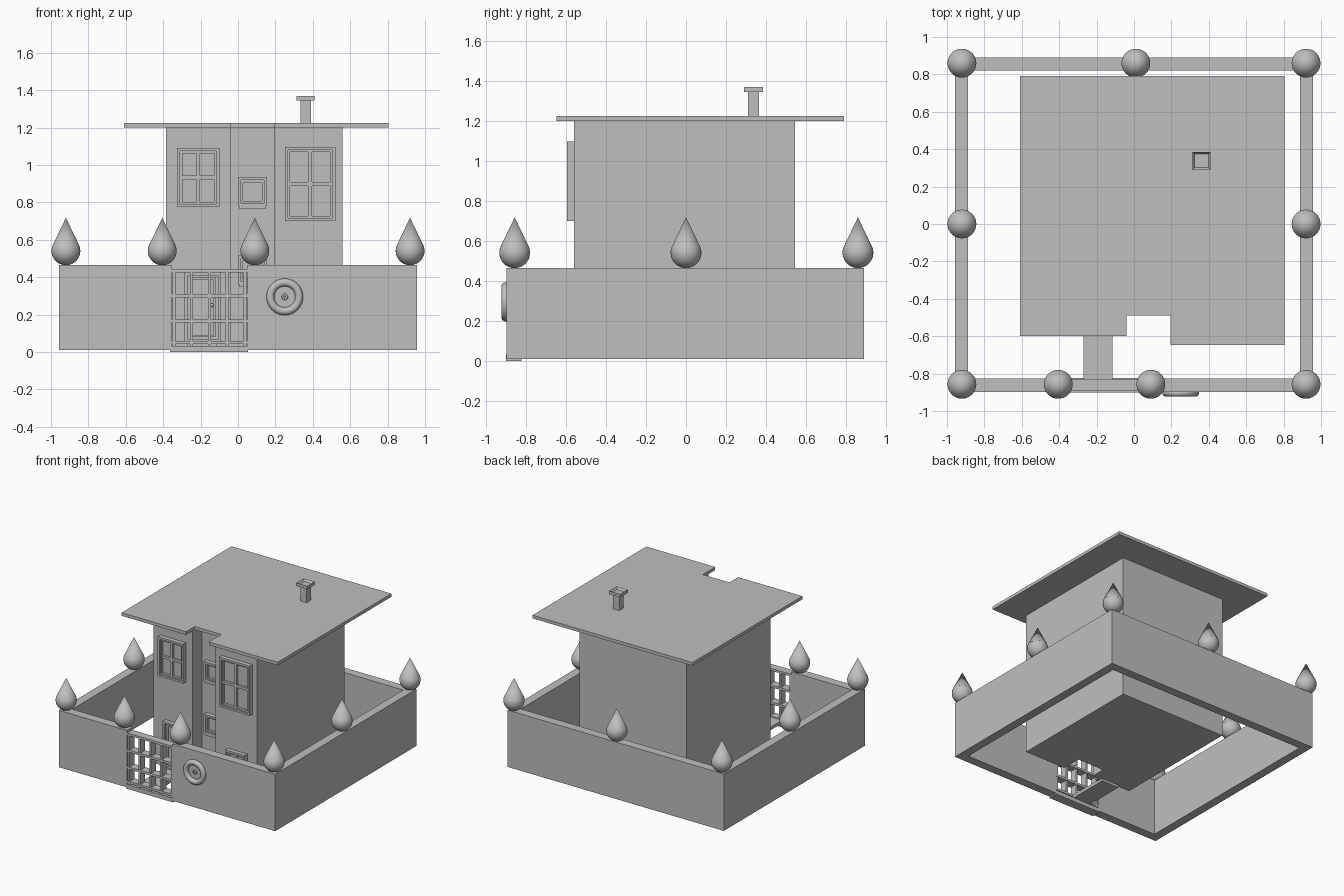
import bpy, bmesh, math
from mathutils import Matrix, Vector

cube = bpy.data.objects.get("Cube")
if cube:
    bpy.data.objects.remove(cube, do_unlink=True)

GREY = (0.52, 0.52, 0.52, 1)
mat = bpy.data.materials.new("plain_grey")
mat.use_nodes = True
mat.diffuse_color = GREY
mat.node_tree.nodes["Principled BSDF"].inputs["Base Color"].default_value = GREY


def finish(name, bm, smooth=False):
    bmesh.ops.recalc_face_normals(bm, faces=bm.faces)
    mesh = bpy.data.meshes.new(name)
    bm.to_mesh(mesh)
    bm.free()
    mesh.materials.append(mat)
    obj = bpy.data.objects.new(name, mesh)
    bpy.context.collection.objects.link(obj)
    if smooth:
        bpy.ops.object.select_all(action='DESELECT')
        obj.select_set(True)
        bpy.context.view_layer.objects.active = obj
        bpy.ops.object.shade_smooth_by_angle(angle=math.radians(40))
    return obj


def add_box(bm, x0, x1, y0, y1, z0, z1):
    size = Vector((x1 - x0, y1 - y0, z1 - z0))
    mid = Vector((x0 + x1, y0 + y1, z0 + z1)) / 2
    bmesh.ops.create_cube(bm, size=1, matrix=Matrix.Translation(mid) @ Matrix.Diagonal(size).to_4x4())


def box(name, *bounds):
    bm = bmesh.new()
    add_box(bm, *bounds)
    return finish(name, bm)


def prism(name, outline, z0, z1):
    bm = bmesh.new()
    face = bm.faces.new([bm.verts.new((x, y, z0)) for x, y in outline])
    top = bmesh.ops.extrude_face_region(bm, geom=[face])["geom"]
    bmesh.ops.translate(bm, vec=(0, 0, z1 - z0), verts=[v for v in top if isinstance(v, bmesh.types.BMVert)])
    return finish(name, bm)


def stepped(left, right, back, y_left, y_recess, y_right):
    # footprint with a recess between the two front blocks
    a, b = -0.04, 0.195
    return [(left, y_left), (a, y_left), (a, y_recess), (b, y_recess),
            (b, y_right), (right, y_right), (right, back), (left, back)]


def add_rim(bm, x0, x1, z0, z1, w, front, back):
    add_box(bm, x0, x0 + w, front, back, z0, z1)
    add_box(bm, x1 - w, x1, front, back, z0, z1)
    add_box(bm, x0 + w, x1 - w, front, back, z0, z0 + w)
    add_box(bm, x0 + w, x1 - w, front, back, z1 - w, z1)


def window(name, x0, x1, z0, z1, wall, cross=True):
    # outer rim, stepped inner rim, sunken pane and glazing bars
    bm = bmesh.new()
    add_rim(bm, x0, x1, z0, z1, 0.016, wall - 0.035, wall + 0.005)
    add_rim(bm, x0 + 0.016, x1 - 0.016, z0 + 0.016, z1 - 0.016, 0.012, wall - 0.025, wall + 0.005)
    add_box(bm, x0 + 0.02, x1 - 0.02, wall - 0.006, wall + 0.005, z0 + 0.02, z1 - 0.02)
    if cross:
        xm, zm = (x0 + x1) / 2, (z0 + z1) / 2
        add_box(bm, xm - 0.01, xm + 0.01, wall - 0.025, wall, z0 + 0.02, z1 - 0.02)
        add_box(bm, x0 + 0.02, x1 - 0.02, wall - 0.024, wall, zm - 0.01, zm + 0.01)
    return finish(name, bm)


# House body and flat roof
LEFT, RECESS, RIGHT = -0.515, -0.40, -0.56
prism("house_body", stepped(-0.385, 0.56, 0.545, LEFT, RECESS, RIGHT), 0.05, 1.21)
prism("roof", stepped(-0.61, 0.805, 0.79, -0.6, -0.49, -0.648), 1.2, 1.225)

# Windows
window("upper_left_window", -0.325, -0.10, 0.775, 1.09, LEFT)
window("upper_right_window", 0.25, 0.52, 0.70, 1.097, RIGHT)
window("lower_right_window", 0.30, 0.475, 0.12, 0.37, RIGHT)
for label, z in (("upper", 0.78), ("lower", 0.36)):
    window(label + "_recess_window", 0.0, 0.155, z, z + 0.155, RECESS, cross=False)
    box(label + "_recess_sill", 0.005, 0.15, RECESS - 0.035, RECESS, z - 0.012, z)

# Front door and knob
bm = bmesh.new()
add_rim(bm, -0.285, -0.09, 0.05, 0.425, 0.016, LEFT - 0.035, LEFT)
add_box(bm, -0.275, -0.10, LEFT - 0.015, LEFT, 0.06, 0.415)
add_rim(bm, -0.255, -0.12, 0.08, 0.40, 0.012, LEFT - 0.024, LEFT)
finish("front_door", bm)
bm = bmesh.new()
bmesh.ops.create_uvsphere(bm, u_segments=16, v_segments=8, radius=0.01,
                          matrix=Matrix.Translation((-0.14, LEFT - 0.03, 0.25)))
finish("door_knob", bm, smooth=True)

# Garden wall, open at the gate
G0, G1 = -0.355, 0.05
prism("garden_wall", [(G0, -0.897), (-0.958, -0.897), (-0.958, 0.89), (0.957, 0.89),
                      (0.957, -0.897), (G1, -0.897), (G1, -0.826), (0.888, -0.826),
                      (0.888, 0.82), (-0.888, 0.82), (-0.888, -0.826), (G0, -0.826)], 0.01, 0.465)

# Lattice gate, sill and path
bm = bmesh.new()
for i in range(5):
    x = -0.343 + i * 0.095
    add_box(bm, x - 0.008, x + 0.008, -0.89, -0.832, 0.03, 0.44)
for z in (0.05, 0.165, 0.30, 0.433):
    add_box(bm, G0, G1, -0.893, -0.829, z - 0.008, z + 0.01)
finish("gate", bm)
box("gate_sill", G0 - 0.008, G1 + 0.003, -0.9, -0.823, 0.0, 0.033)
box("path", -0.27, -0.115, -0.83, -0.5, 0.03, 0.055)

# Drop-shaped finials on the wall
spots = [(x, y) for x in (-0.92, 0.92) for y in (-0.857, 0.0, 0.86)]
spots += [(0.01, 0.86), (-0.405, -0.857), (0.09, -0.857)]
for x, y in spots:
    bm = bmesh.new()
    bmesh.ops.create_uvsphere(bm, u_segments=32, v_segments=20, radius=0.077,
                              matrix=Matrix.Translation((x, y, 0.541)))
    bmesh.ops.create_cone(bm, cap_ends=True, segments=32, radius1=0.073, radius2=0,
                          depth=0.152, matrix=Matrix.Translation((x, y, 0.642)))
    finish("wall_finial", bm, smooth=True)

# Round ornament beside the gate
for name, major, minor in (("ornament_ring", 0.077, 0.021), ("ornament_hub", 0.011, 0.006)):
    bpy.ops.mesh.primitive_torus_add(major_radius=major, minor_radius=minor, major_segments=40,
                                     minor_segments=14, location=(0.25, -0.903, 0.295),
                                     rotation=(math.pi / 2, 0, 0))
    ring = bpy.context.object
    ring.name = name
    ring.data.materials.append(mat)
    bpy.ops.object.shade_smooth_by_angle()

# Chimney with a hollow cap
box("chimney_stack", 0.335, 0.39, 0.31, 0.365, 1.21, 1.35)
bm = bmesh.new()
add_box(bm, 0.312, 0.41, 0.29, 0.385, 1.345, 1.37)
top = max(bm.faces, key=lambda f: f.calc_center_median().z)
bmesh.ops.inset_region(bm, faces=[top], thickness=0.016)
bmesh.ops.translate(bm, vec=(0, 0, -0.017), verts=top.verts)
finish("chimney_cap", bm)
